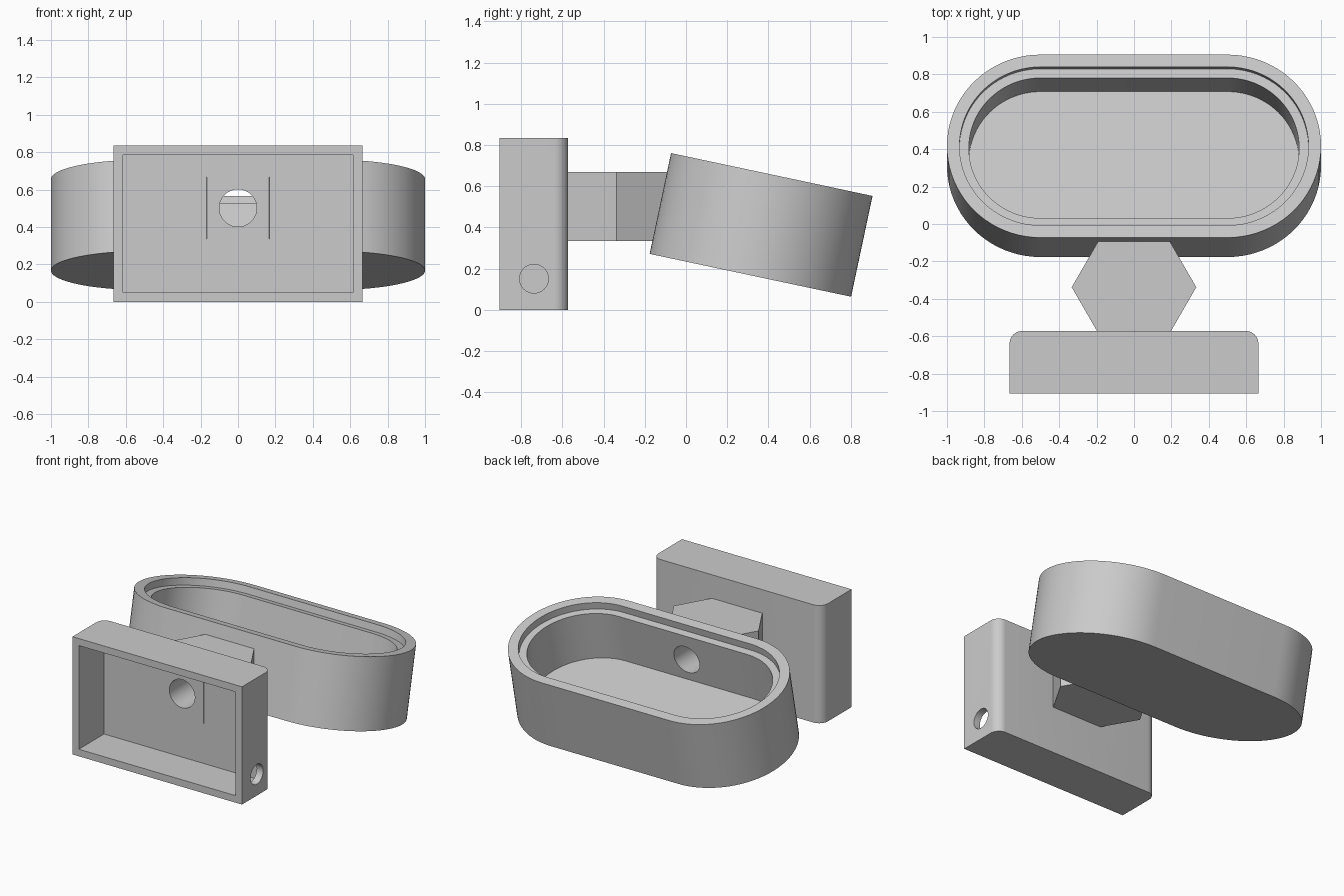
import bpy, bmesh, math
from mathutils import Matrix, Vector

if "Cube" in bpy.data.objects:
    bpy.data.objects.remove(bpy.data.objects["Cube"])

grey = bpy.data.materials.new("light grey")
grey.diffuse_color = (0.6, 0.6, 0.6, 1)
grey.use_nodes = True
grey.node_tree.nodes["Principled BSDF"].inputs["Base Color"].default_value = grey.diffuse_color


def loft(name, rings):
    """Closed solid from a list of equal-length rings, capped at both ends."""
    bm = bmesh.new()
    loops = [[bm.verts.new(p) for p in ring] for ring in rings]
    n = len(loops[0])
    for a, b in zip(loops, loops[1:]):
        for i in range(n):
            j = (i + 1) % n
            bm.faces.new((a[i], a[j], b[j], b[i]))
    bm.faces.new(loops[0][::-1])
    bm.faces.new(loops[-1])
    bmesh.ops.recalc_face_normals(bm, faces=bm.faces)
    mesh = bpy.data.meshes.new(name)
    bm.to_mesh(mesh)
    bm.free()
    obj = bpy.data.objects.new(name, mesh)
    bpy.context.collection.objects.link(obj)
    mesh.materials.append(grey)
    return obj


def prism(name, profile, z0, z1):
    return loft(name, [[(x, y, z) for x, y in profile] for z in (z0, z1)])


def circle(r, n, cx=0, cy=0):
    return [(cx + r * math.cos(2 * math.pi * i / n),
             cy + r * math.sin(2 * math.pi * i / n)) for i in range(n)]


def stadium(r, half, z, n=40):
    """Rounded-end outline: two half circles at x = +-half."""
    pts = []
    for side, start in ((1, -math.pi / 2), (-1, math.pi / 2)):
        for i in range(n + 1):
            a = start + math.pi * i / n
            pts.append((side * half + r * math.cos(a), r * math.sin(a), z))
    return pts


def cut(obj, cutter):
    cutter.hide_render = True
    mod = obj.modifiers.new("cut", 'BOOLEAN')
    mod.operation = 'DIFFERENCE'
    mod.solver = 'EXACT'
    mod.object = cutter
    bpy.context.view_layer.objects.active = obj
    bpy.ops.object.modifier_apply(modifier=mod.name)


def smooth(obj):
    bpy.ops.object.select_all(action='DESELECT')
    obj.select_set(True)
    bpy.context.view_layer.objects.active = obj
    bpy.ops.object.shade_smooth_by_angle(angle=math.radians(30))


# Wall box: open at the front, rounded upright edges at the back
FRONT, BACK, HALF, HIGH, R = -0.905, -0.572, 0.665, 0.835, 0.067
right = [(HALF, FRONT)] + [
    (HALF - R + R * math.cos(a), BACK - R + R * math.sin(a))
    for a in (math.pi / 2 * i / 10 for i in range(11))]
wall_box = prism("wall_box", right + [(-x, y) for x, y in reversed(right)], 0, HIGH)

W = 0.05
cavity = prism("cavity_cutter", [(-HALF + W, FRONT - 0.1), (HALF - W, FRONT - 0.1),
                                 (HALF - W, BACK - W), (-HALF + W, BACK - W)], W, HIGH - W)

# Hexagonal arm between box and tray
arm = prism("hex_arm", circle(0.333, 6, 0, -0.338), 0.335, 0.668)

# Tilted tray: outer wall, lip, ledge and inner floor
tray = loft("tray", [stadium(0.5, 0.5, 0), stadium(0.5, 0.5, 0.5),
                     stadium(0.433, 0.5, 0.5), stadium(0.433, 0.5, 0.45),
                     stadium(0.383, 0.5, 0.45), stadium(0.383, 0.5, 0.1)])
tray.data.transform(Matrix.Translation(Vector((0, 0.3125, 0.1675)))
                    @ Matrix.Rotation(math.radians(-12), 4, 'X'))

# Cable channel through box, arm and tray wall
channel = prism("channel_cutter", circle(0.1, 48), -0.3, 0.75)
channel.data.transform(Matrix.Translation(Vector((0, 0, 0.502)))
                       @ Matrix.Rotation(math.radians(90), 4, 'X'))

# Round cable hole in the right side of the box
side_hole = prism("side_hole_cutter", circle(0.07, 40), 0.5, 0.8)
side_hole.data.transform(Matrix.Translation(Vector((0, -0.738, 0.151)))
                         @ Matrix.Rotation(math.radians(90), 4, 'Y'))

cut(wall_box, cavity)
cut(wall_box, side_hole)
for part in (wall_box, arm, tray):
    cut(part, channel)
    smooth(part)
for cutter in (cavity, side_hole, channel):
    bpy.data.objects.remove(cutter)
